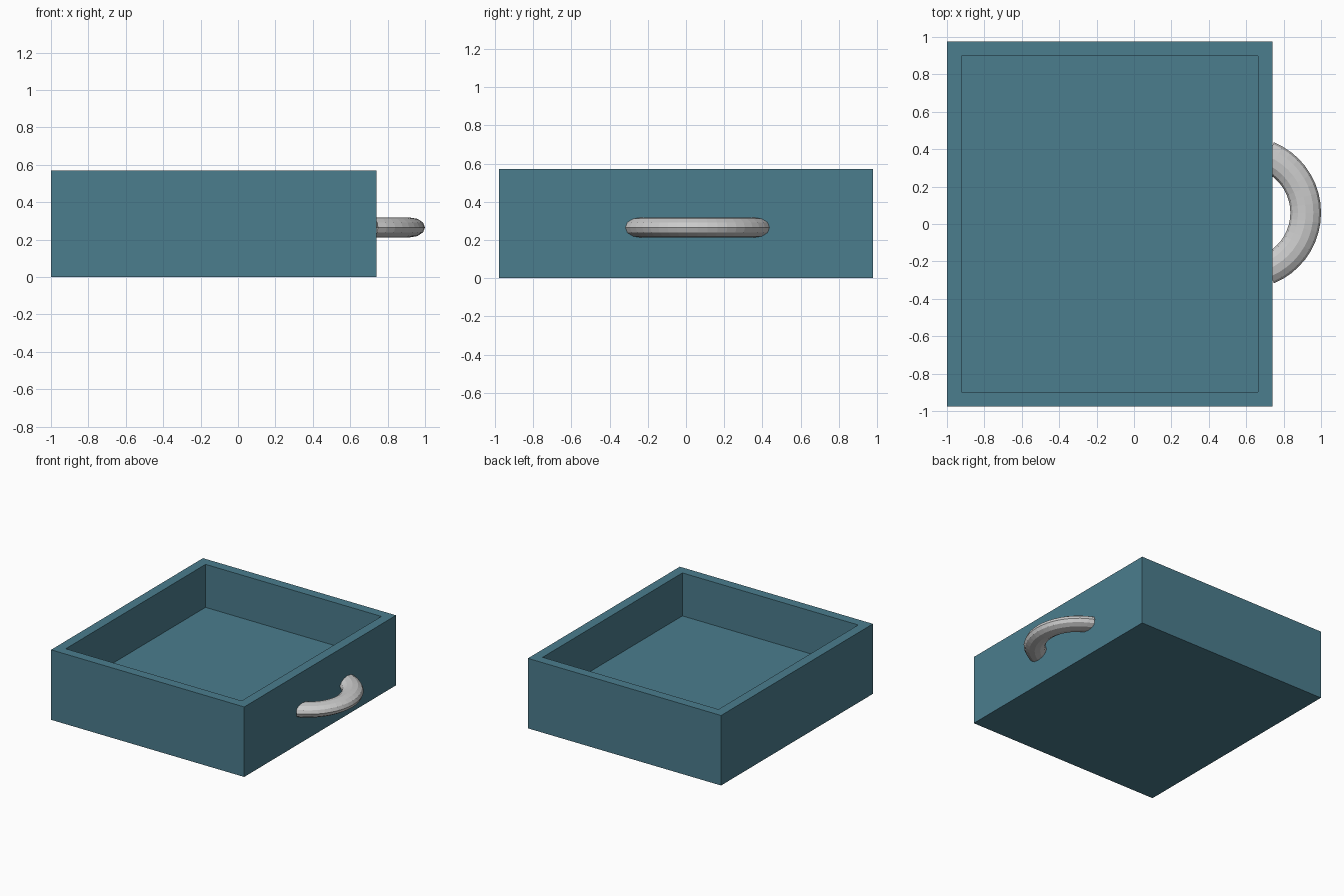
import bpy, bmesh
from math import cos, sin, radians, tau

if "Cube" in bpy.data.objects:
    bpy.data.objects.remove(bpy.data.objects["Cube"])


def add_object(name, bm, color=None):
    bmesh.ops.recalc_face_normals(bm, faces=bm.faces)
    mesh = bpy.data.meshes.new(name)
    bm.to_mesh(mesh)
    bm.free()
    obj = bpy.data.objects.new(name, mesh)
    bpy.context.collection.objects.link(obj)
    if color:
        mat = bpy.data.materials.new(name + "_paint")
        mat.diffuse_color = color
        mat.use_nodes = True
        mat.node_tree.nodes["Principled BSDF"].inputs["Base Color"].default_value = mat.diffuse_color
        mesh.materials.append(mat)
    return obj


# Drawer box: solid block with the top inset and pushed down to form the tray
X0, X1, Y, H = -1.0, 0.74, 0.977, 0.57
WALL, FLOOR = 0.11, 0.22
bm = bmesh.new()
bmesh.ops.create_cube(bm, size=1)
for v in bm.verts:
    v.co = ((X0 + X1) / 2 + v.co.x * (X1 - X0), v.co.y * 2 * Y, (v.co.z + 0.5) * H)
bm.normal_update()
top = max(bm.faces, key=lambda f: f.calc_center_median().z)
bmesh.ops.inset_region(bm, faces=[top], thickness=WALL)
down = bmesh.ops.extrude_face_region(bm, geom=[top])
for v in (g for g in down["geom"] if isinstance(g, bmesh.types.BMVert)):
    v.co.z = FLOOR
if top.is_valid:
    bmesh.ops.delete(bm, geom=[top], context="FACES_ONLY")
add_object("drawer_box", bm, (0.07, 0.205, 0.27, 1))

# Handle: open arc of a flattened 12-sided ring, ends sunk into the drawer front
CX, CY, CZ = 0.592, 0.06, 0.265
MAJOR, TUBE, FLAT = 0.326, 0.082, 0.65
SIDES, STEPS, HALF_ANGLE = 12, 18, radians(67.5)
bm = bmesh.new()
rings = []
for i in range(STEPS + 1):
    a = -HALF_ANGLE + 2 * HALF_ANGLE * i / STEPS
    ring = []
    for j in range(SIDES):
        t = tau * j / SIDES
        r = MAJOR + TUBE * cos(t)
        ring.append(bm.verts.new((CX + r * cos(a), CY + r * sin(a), CZ + TUBE * FLAT * sin(t))))
    rings.append(ring)
for r0, r1 in zip(rings, rings[1:]):
    for j in range(SIDES):
        k = (j + 1) % SIDES
        bm.faces.new((r0[j], r1[j], r1[k], r0[k]))
add_object("handle", bm)
